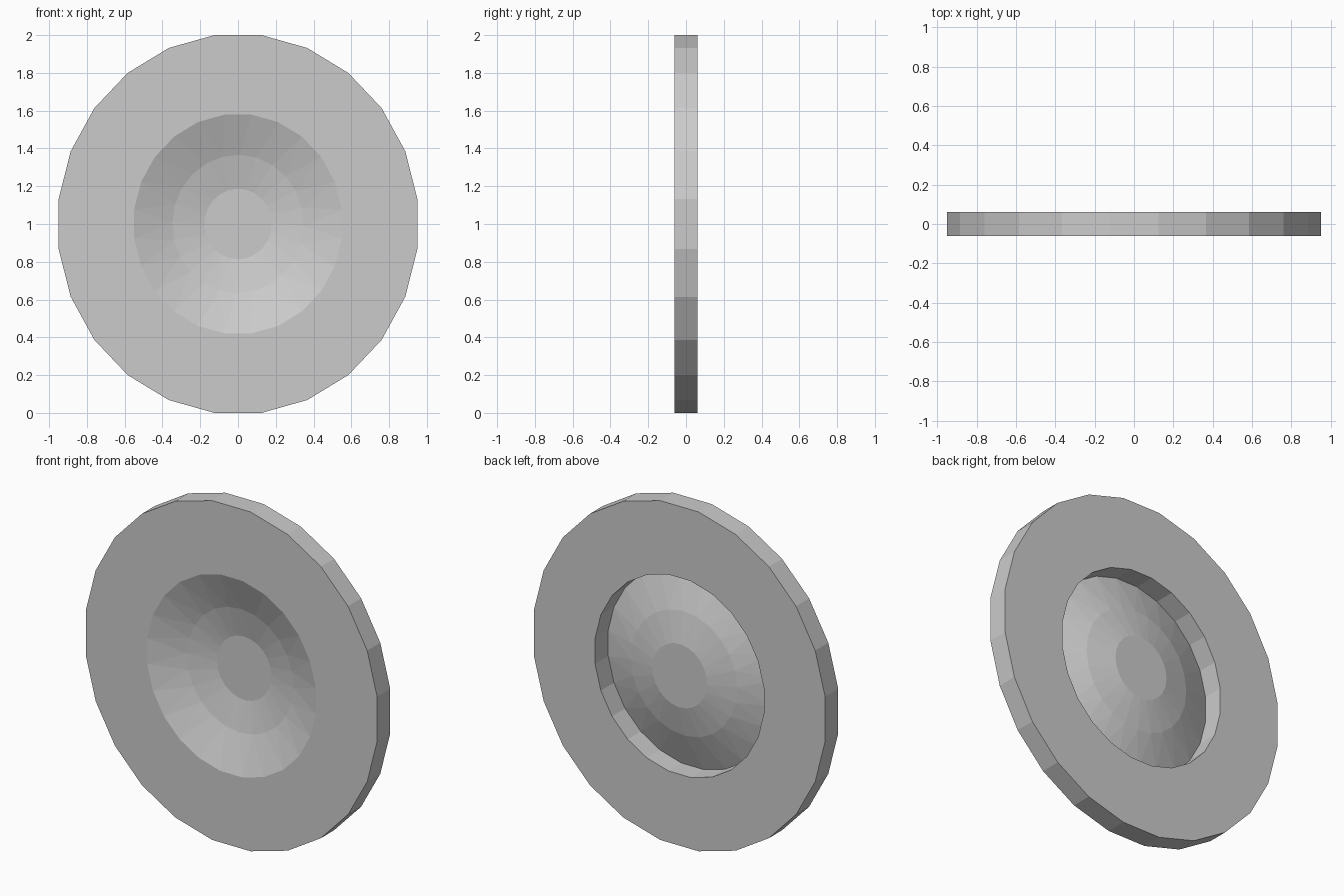
import bpy, bmesh
from math import sin, cos, pi

if "Cube" in bpy.data.objects:
    bpy.data.objects.remove(bpy.data.objects["Cube"])

SIDES = 24
STRETCH = 0.95          # the disc is slightly narrower than it is tall


def ring(bm, radius, y, shift=0.5):
    """One closed loop of vertices around the y axis, centred on z = 1."""
    step = 2 * pi / SIDES
    return [bm.verts.new((radius * STRETCH * cos((i + shift) * step), y,
                          1 + radius * sin((i + shift) * step)))
            for i in range(SIDES)]


def bridge(bm, a, b, tris=False):
    for i in range(SIDES):
        j = (i + 1) % SIDES
        if tris:
            bm.faces.new((a[i], a[j], b[i]))
            bm.faces.new((a[j], b[j], b[i]))
        else:
            bm.faces.new((a[i], a[j], b[j], b[i]))


def finish(bm, name):
    mesh = bpy.data.meshes.new(name)
    bm.to_mesh(mesh)
    bm.free()
    obj = bpy.data.objects.new(name, mesh)
    bpy.context.collection.objects.link(obj)
    return obj


OUTER, HOLE, HALF = 1.0086, 0.584, 0.061

# Flat outer ring with a straight-walled opening
bm = bmesh.new()
loops = [ring(bm, r, y) for r, y in
         [(HOLE, -HALF), (OUTER, -HALF), (OUTER, HALF), (HOLE, HALF)]]
for k in range(4):
    bridge(bm, loops[k], loops[(k + 1) % 4])
bmesh.ops.recalc_face_normals(bm, faces=bm.faces)
finish(bm, "outer_ring")

# Thin dish, sunk from the front rim to the back, with staggered facets
bm = bmesh.new()
rim = ring(bm, HOLE, -HALF)
middle = ring(bm, 0.366, 0.02, 0.9)
inner = ring(bm, 0.187, 0.058, 1.1)
bridge(bm, rim, middle, True)
bridge(bm, middle, inner, True)
bm.faces.new(inner)
finish(bm, "centre_dish")
